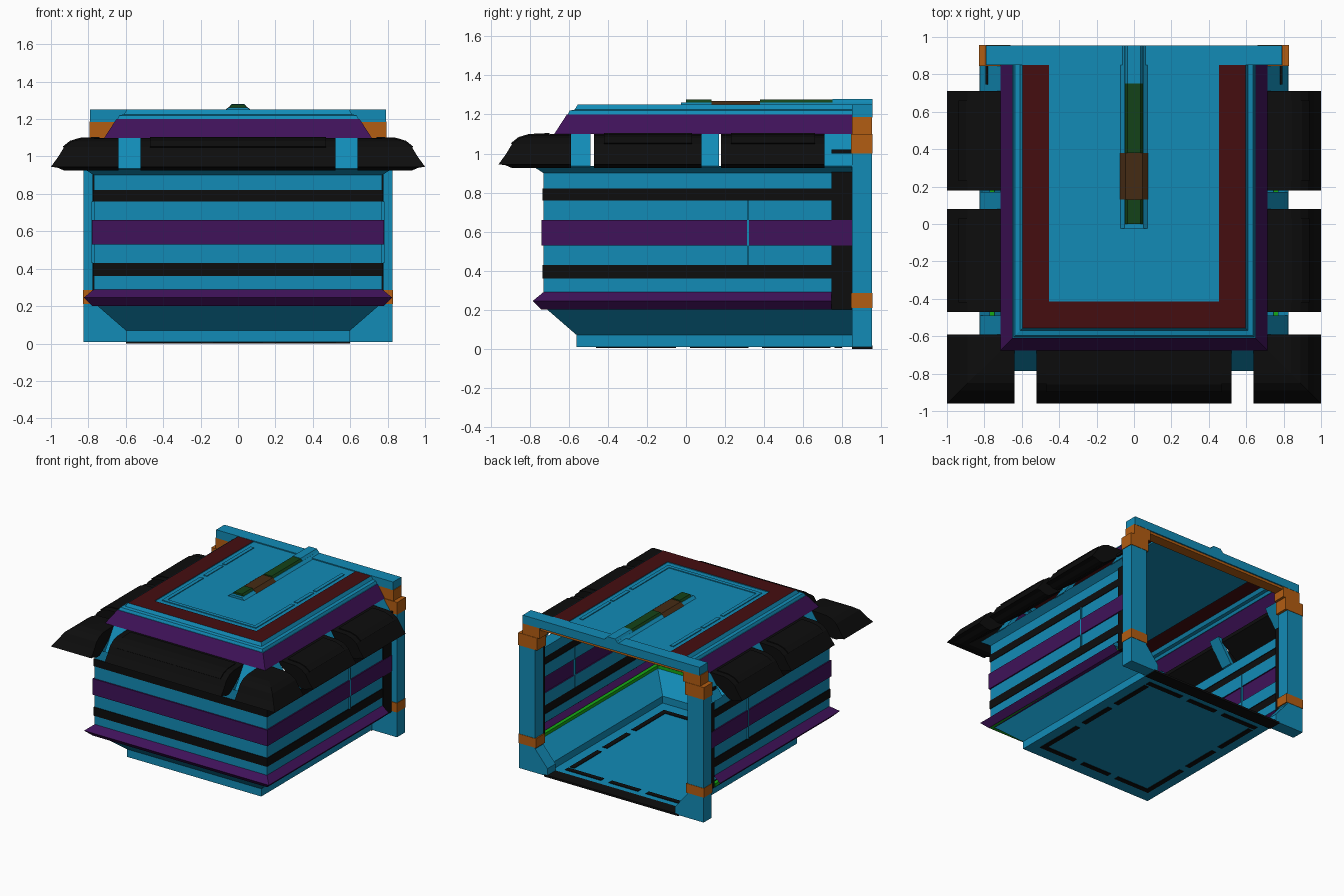
import bpy, bmesh

if "Cube" in bpy.data.objects:
    bpy.data.objects.remove(bpy.data.objects["Cube"])

COLORS = {
    "blue": (0.006, 0.26, 0.47), "purple": (0.05, 0.006, 0.10), "black": (0.004, 0.004, 0.004),
    "red": (0.06, 0.004, 0.005), "orange": (0.45, 0.11, 0.006), "brown": (0.06, 0.024, 0.007),
    "green": (0.007, 0.055, 0.009), "lime": (0.008, 0.40, 0.008),
}
MATS = {}
for key, c in COLORS.items():
    MATS[key] = bpy.data.materials.new(key + "_paint")
    MATS[key].diffuse_color = (*c, 1)


def finish(name, bm, mats):
    bmesh.ops.recalc_face_normals(bm, faces=bm.faces)
    me = bpy.data.meshes.new(name)
    bm.to_mesh(me)
    bm.free()
    for m in mats:
        me.materials.append(MATS[m])
    ob = bpy.data.objects.new(name, me)
    bpy.context.collection.objects.link(ob)
    return ob


def sweep(name, profile, path, mats, closed=False):
    """Carry an (offset, z) profile along a mitred path; one colour per strip."""
    bm = bmesh.new()
    rows = [[bm.verts.new((x, y, z)) for x, y in path(o)] for o, z in profile]
    n = len(rows)
    slots = list(dict.fromkeys(mats))
    for i in range(n if closed else n - 1):
        a, b = rows[i], rows[(i + 1) % n]
        for j in range(len(a) - 1):
            f = bm.faces.new((a[j], a[j + 1], b[j + 1], b[j]))
            f.material_index = slots.index(mats[i % len(mats)])
    if closed:
        bm.faces.new([r[0] for r in rows])
        bm.faces.new([r[-1] for r in rows])
    return finish(name, bm, slots)


def front_y(o):
    return 0.04 - o


def around(yb):
    """U path: left side, front, right side; open at the back."""
    return lambda o: [(-o, yb), (-o, front_y(o)), (o, front_y(o)), (o, yb)]


def prism(name, outline, lo, hi, axis, mat):
    """Extrude a 2D outline along axis: 'y' uses (x, z), 'z' uses (x, y)."""
    bm = bmesh.new()
    put = {"y": lambda p, t: (p[0], t, p[1]), "z": lambda p, t: (p[0], p[1], t)}[axis]
    a = [bm.verts.new(put(p, lo)) for p in outline]
    b = [bm.verts.new(put(p, hi)) for p in outline]
    bm.faces.new(a)
    bm.faces.new(b)
    for i in range(len(a)):
        j = (i + 1) % len(a)
        bm.faces.new((a[i], a[j], b[j], b[i]))
    return finish(name, bm, [mat])


def box(name, x0, x1, y0, y1, z0, z1, mat):
    return prism(name, [(x0, y0), (x1, y0), (x1, y1), (x0, y1)], z0, z1, "z", mat)


# Floor with dashed strips and back threshold
box("floor", -0.6, 0.6, -0.56, 0.85, 0.008, 0.014, "blue")
box("threshold", -0.6, 0.6, 0.85, 0.955, 0.0, 0.016, "black")
for s in (-1, 1):
    for y0, y1 in ((-0.42, -0.05), (0.02, 0.32), (0.39, 0.74)):
        box("floor_side_strip", s * 0.5 - 0.02, s * 0.5 + 0.02, y0, y1, 0.003, 0.019, "black")
for x0, x1 in ((-0.52, -0.2), (-0.13, 0.13), (0.2, 0.52)):
    box("floor_front_strip", x0, x1, -0.46, -0.42, 0.003, 0.019, "black")
    box("floor_back_strip", x0, x1, 0.76, 0.80, 0.003, 0.019, "black")

# Walls: flared base, ridge with light strip, banded upper wall and sill
sweep("wall_base", [(0.6, 0.01), (0.6, 0.07), (0.75, 0.2)], around(0.85), ["blue"])
sweep("wall_ridge", [(0.75, 0.2), (0.78, 0.2), (0.825, 0.245), (0.77, 0.29)], around(0.745),
      ["purple"])
sweep("light_strip", [(0.745, 0.2), (0.775, 0.2), (0.775, 0.225), (0.745, 0.225)], around(0.74),
      ["lime"], True)
sweep("wall_bands",
      [(0.77, 0.29), (0.77, 0.36), (0.775, 0.36), (0.775, 0.43), (0.77, 0.43), (0.77, 0.53),
       (0.78, 0.53), (0.78, 0.66), (0.77, 0.66), (0.77, 0.76), (0.775, 0.76), (0.775, 0.82),
       (0.77, 0.82), (0.77, 0.9), (0.825, 0.935)],
      around(0.85),
      ["blue", "black", "black", "black", "blue", "purple", "purple", "purple", "blue",
       "black", "black", "black", "blue", "blue"])

# Window struts, leaning from sill to roof edge
STRUT = [(0.825, 0.93), (0.70, 1.115), (0.67, 1.115), (0.79, 0.93)]
for s in (-1, 1):
    for y0, y1 in ((-0.60, -0.49), (0.07, 0.17), (0.71, 0.85)):
        sweep("side_strut", STRUT, lambda o: [(s * o, y0), (s * o, y1)], ["blue"], True)
    sweep("front_strut", STRUT,
          lambda o: [(s * 0.52, front_y(o)), (s * 0.64, front_y(o))], ["blue"], True)

# Awnings: rounded shells with a rolled outer edge
AWNING = [(0.70, 1.10), (0.84, 1.095), (0.89, 1.08), (0.93, 1.05), (0.96, 1.00), (1.0, 0.945),
          (0.965, 0.94), (0.93, 0.925), (0.89, 0.925), (0.86, 0.945), (0.80, 0.99), (0.70, 1.07)]
RIB = [(0.74, 1.09), (0.74, 1.105), (0.845, 1.10), (0.898, 1.084), (0.937, 1.053), (0.92, 1.04)]
for s in (-1, 1):
    for y0, y1 in ((0.18, 0.71), (-0.47, 0.08)):
        sweep("side_awning", AWNING, lambda o: [(s * o, y0), (s * o, y1)], ["black"], True)
        sweep("side_awning_panel", RIB,
              lambda o: [(s * o, y0 + 0.05), (s * o, y1 - 0.05)], ["black"], True)
    sweep("corner_awning", AWNING,
          lambda o: [(s * o, -0.59), (s * o, front_y(o)), (s * 0.64, front_y(o))],
          ["black"], True)
sweep("front_awning", AWNING, lambda o: [(-0.52, front_y(o)), (0.52, front_y(o))], ["black"], True)
sweep("front_awning_panel", RIB, lambda o: [(-0.47, front_y(o)), (0.47, front_y(o))],
      ["black"], True)

# Roof: purple slope, blue steps, red border, centre panel
sweep("roof_shell",
      [(0.715, 1.10), (0.65, 1.2), (0.645, 1.2), (0.635, 1.22), (0.61, 1.225), (0.595, 1.25),
       (0.455, 1.25), (0.455, 1.243)],
      around(0.85), ["purple", "blue", "blue", "blue", "blue", "red", "blue"])
box("roof_panel", -0.455, 0.455, -0.415, 0.85, 1.238, 1.244, "blue")
for s in (-1, 1):
    for y0, y1 in ((0.40, 0.76), (0.16, 0.37), (-0.34, 0.12)):
        box("roof_trim", s * 0.405 - 0.015, s * 0.405 + 0.015, y0, y1, 1.243, 1.25, "blue")
box("roof_front_trim", -0.42, 0.42, -0.37, -0.34, 1.243, 1.25, "blue")

# Roof spine with coloured plates
prism("spine_base", [(-0.075, 1.242), (0.075, 1.242), (0.05, 1.262), (-0.05, 1.262)],
      -0.025, 0.955, "y", "blue")
SPINE = [(-0.05, 1.258), (0.05, 1.258), (0.035, 1.277), (-0.035, 1.277)]
prism("spine_front_plate", SPINE, 0.0, 0.13, "y", "green")
prism("spine_back_plate", SPINE, 0.38, 0.75, "y", "green")
prism("spine_end", [(x, z + 0.003) for x, z in SPINE], 0.75, 0.955, "y", "blue")
prism("spine_middle_plate", [(-0.077, 1.243), (0.077, 1.243), (0.045, 1.268), (-0.045, 1.268)],
      0.13, 0.38, "y", "brown")

# Back frame: top beam, posts and collars
box("back_beam", -0.79, 0.79, 0.85, 0.955, 1.185, 1.252, "blue")
box("beam_underside", -0.65, 0.65, 0.86, 0.945, 1.165, 1.187, "orange")
for s in (-1, 1):
    prism("back_post", [(s * 0.57, 0.008), (s * 0.825, 0.008), (s * 0.825, 1.0), (s * 0.68, 1.0),
                        (s * 0.68, 0.2), (s * 0.57, 0.07)], 0.85, 0.953, "y", "blue")
    prism("post_lower_collar", [(s * 0.67, 0.21), (s * 0.828, 0.21), (s * 0.828, 0.285),
                                (s * 0.67, 0.285)], 0.845, 0.956, "y", "orange")
    prism("post_upper_collar", [(s * 0.66, 1.0), (s * 0.83, 1.0), (s * 0.83, 1.1),
                                (s * 0.66, 1.1)], 0.845, 0.956, "y", "orange")
    prism("post_head", [(s * 0.64, 1.1), (s * 0.795, 1.1), (s * 0.795, 1.187),
                        (s * 0.64, 1.187)], 0.85, 0.953, "y", "orange")
    # Dark jamb, latch bar and wall seam
    prism("wall_jamb", [(s * 0.74, 0.2), (s * 0.778, 0.2), (s * 0.778, 0.95), (s * 0.74, 0.95)],
          0.745, 0.85, "y", "black")
    prism("latch_bar", [(s * 0.78, 1.0), (s * 0.795, 1.0), (s * 0.795, 1.02), (s * 0.78, 1.02)],
          0.745, 0.85, "y", "black")
    prism("wall_seam", [(s * 0.765, 0.43), (s * 0.782, 0.43), (s * 0.782, 0.76),
                        (s * 0.765, 0.76)], 0.312, 0.322, "y", "blue")

for m in bpy.data.materials:
    if m.users and not m.is_grease_pencil:
        m.use_nodes = True
        m.node_tree.nodes["Principled BSDF"].inputs["Base Color"].default_value = m.diffuse_color
